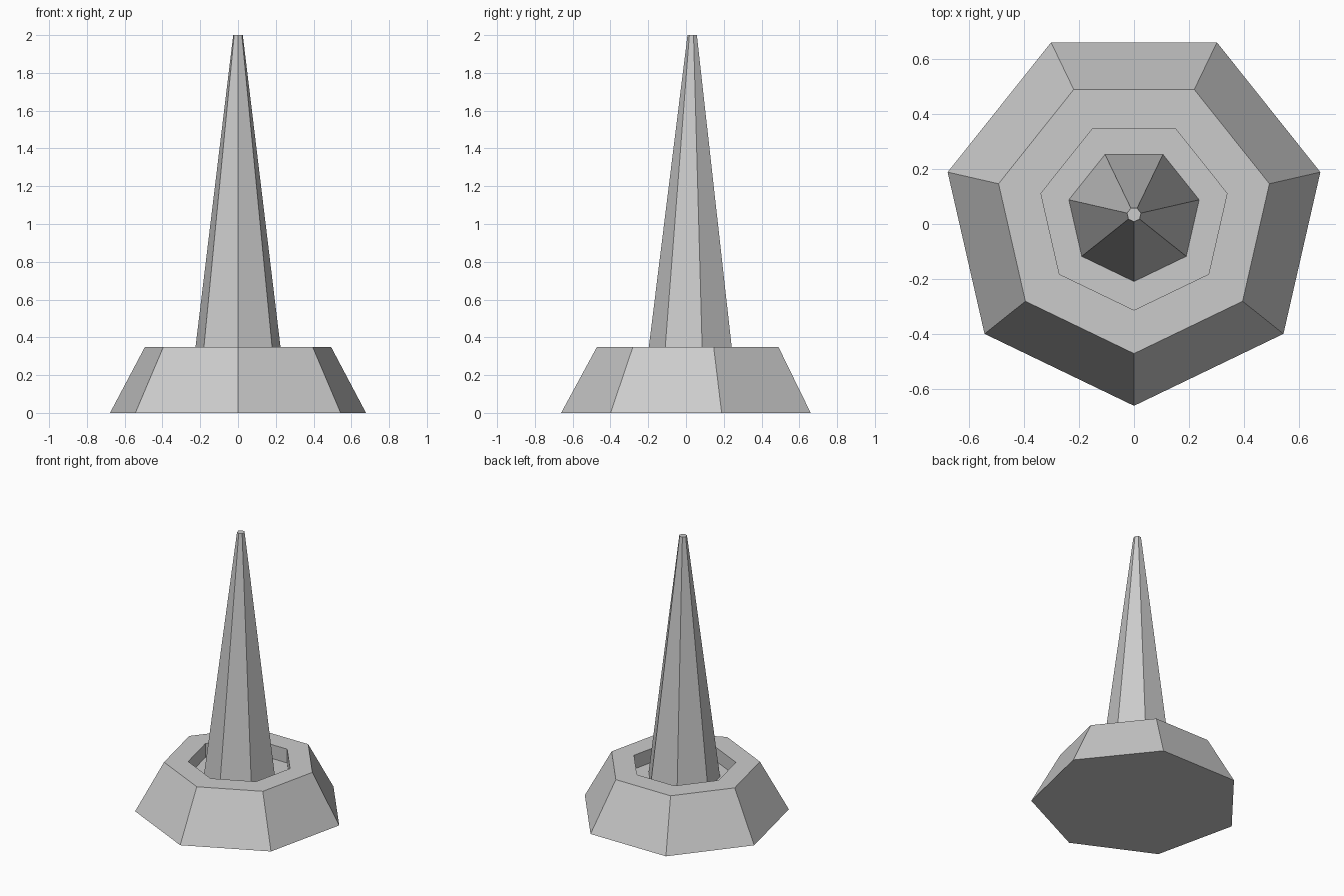
import bpy, bmesh
from math import cos, sin, pi

if "Cube" in bpy.data.objects:
    bpy.data.objects.remove(bpy.data.objects["Cube"])

SIDES = 7
CENTRE_Y = 0.034


def heptagon_loft(name, profile):
    """Loft seven-sided rings through (radius, z) points and cap both ends."""
    bm = bmesh.new()
    rings = []
    for r, z in profile:
        angles = [-pi / 2 + 2 * pi * k / SIDES for k in range(SIDES)]
        rings.append([bm.verts.new((r * cos(a), CENTRE_Y + r * sin(a), z)) for a in angles])
    for low, high in zip(rings, rings[1:]):
        for k in range(SIDES):
            n = (k + 1) % SIDES
            bm.faces.new((low[k], low[n], high[n], high[k]))
    bm.faces.new(rings[0][::-1])
    bm.faces.new(rings[-1])
    bmesh.ops.recalc_face_normals(bm, faces=bm.faces)
    mesh = bpy.data.meshes.new(name)
    bm.to_mesh(mesh)
    bm.free()
    obj = bpy.data.objects.new(name, mesh)
    bpy.context.collection.objects.link(obj)
    return obj


# Sloped base with a flat rim and a shallow recess
heptagon_loft("base", [(0.695, 0), (0.505, 0.35), (0.347, 0.35), (0.347, 0.25)])

# Tall tapered spike standing on the recess floor
heptagon_loft("spike", [(0.243, 0.25), (0.026, 2.0)])
